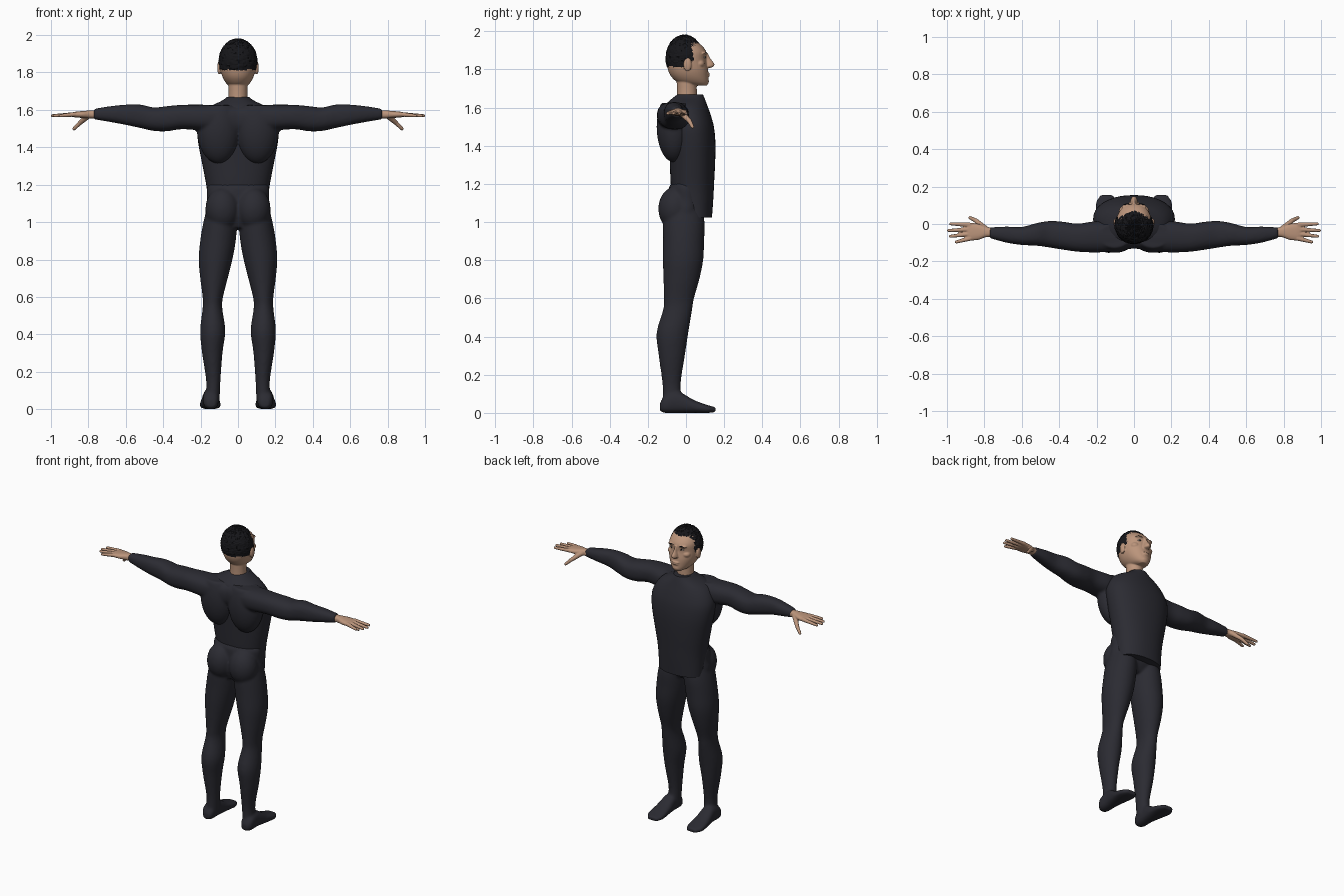
import bpy, bmesh, math, random
from mathutils import Matrix, Vector

random.seed(4)
if "Cube" in bpy.data.objects:
    bpy.data.objects.remove(bpy.data.objects["Cube"])


def material(name, rgb):
    m = bpy.data.materials.new(name)
    m.use_nodes = True
    m.diffuse_color = (*rgb, 1)
    m.node_tree.nodes["Principled BSDF"].inputs["Base Color"].default_value = (*rgb, 1)
    return m


SUIT = material("charcoal suit", (0.024, 0.024, 0.032))
SKIN = material("skin", (0.50, 0.30, 0.20))
HAIR = material("black hair", (0.008, 0.008, 0.010))
EYE = material("eye white", (0.55, 0.50, 0.46))


def smooth_rows(rows, steps=4):
    """Catmull-Rom interpolation of the section rows."""
    out = []
    for i in range(len(rows) - 1):
        p0, p1 = rows[max(i - 1, 0)], rows[i]
        p2, p3 = rows[i + 1], rows[min(i + 2, len(rows) - 1)]
        for s in range(steps):
            t = s / steps
            out.append([b + t * (c - a) / 2 + t * t * (a - 2.5 * b + 2 * c - d / 2)
                        + t ** 3 * (1.5 * (b - c) + (d - a) / 2)
                        for a, b, c, d in zip(p0, p1, p2, p3)])
    return out + [list(rows[-1])]


def loft(bm, axis, rows, power=2.0, sides=40):
    """Rows are (position, a_min, a_max, b_min, b_max) along the axis."""
    rings = []
    for t, a0, a1, b0, b1 in smooth_rows(rows):
        ring = []
        for k in range(sides):
            u = 2 * math.pi * k / sides
            c, s = math.cos(u), math.sin(u)
            a = (a0 + a1) / 2 + (a1 - a0) / 2 * math.copysign(abs(c) ** (2 / power), c)
            b = (b0 + b1) / 2 + (b1 - b0) / 2 * math.copysign(abs(s) ** (2 / power), s)
            co = {"x": (t, a, b), "y": (a, t, b), "z": (a, b, t)}[axis]
            ring.append(bm.verts.new(co))
        rings.append(ring)
    faces = [bm.faces.new(rings[0]), bm.faces.new(rings[-1])]
    for r, q in zip(rings, rings[1:]):
        for k in range(sides):
            j = (k + 1) % sides
            faces.append(bm.faces.new((r[k], r[j], q[j], q[k])))
    bmesh.ops.recalc_face_normals(bm, faces=faces)


def ball(bm, centre, radii, top=None, segments=32):
    m = Matrix.Translation(centre) @ Matrix.Diagonal((*radii, 1))
    made = bmesh.ops.create_uvsphere(bm, u_segments=segments, v_segments=segments * 3 // 4,
                                     radius=1, matrix=m)
    if top:
        for v in made["verts"]:
            v.co.z = min(v.co.z, top)
    return made["verts"]


def finger(bm, start, end, r0, r1):
    """Tapered finger with a rounded tip and a soft joint."""
    a, b = Vector(start), Vector(end)
    turn = (b - a).to_track_quat("Z", "Y").to_matrix().to_4x4()
    bmesh.ops.create_cone(bm, cap_ends=True, segments=16, radius1=r0, radius2=r1,
                          depth=(b - a).length, matrix=Matrix.Translation((a + b) / 2) @ turn)
    ball(bm, b, (r1, r1, r1), segments=16)
    ball(bm, a, (r0, r0, r0), segments=16)


def finish(name, bm, mat, mirror=False, voxel=None, soften=4, smooth=True):
    mesh = bpy.data.meshes.new(name)
    bm.to_mesh(mesh)
    bm.free()
    mesh.materials.append(mat)
    if smooth:
        mesh.shade_smooth()
        mesh.set_sharp_from_angle(angle=math.radians(40))
    ob = bpy.data.objects.new(name, mesh)
    bpy.context.collection.objects.link(ob)
    if mirror:
        ob.modifiers.new("Mirror", "MIRROR").use_mirror_merge = False
    if voxel:
        re = ob.modifiers.new("Fuse", "REMESH")
        re.mode, re.voxel_size, re.use_smooth_shade = "VOXEL", voxel, True
        sm = ob.modifiers.new("Soften", "SMOOTH")
        sm.factor, sm.iterations = 0.5, soften
    return ob


# Hips, legs and feet fused into one pair of tights
bm = bmesh.new()
loft(bm, "z", [(.97, -.09, .09, -.08, .05), (1.03, -.17, .17, -.10, .09),
               (1.12, -.167, .167, -.095, .10), (1.18, -.167, .167, -.09, .09),
               (1.21, -.15, .15, -.07, .07)])
ball(bm, (.082, -.055, 1.07), (.092, .09, .115))
loft(bm, "z", [(1.1, .01, .16, -.11, .08), (1.0, .005, .185, -.12, .097),
               (.9, .012, .202, -.12, .095), (.8, .03, .21, -.121, .09),
               (.7, .055, .202, -.118, .07), (.6, .08, .189, -.116, .042),
               (.54, .084, .189, -.12, .032), (.42, .068, .202, -.154, .012),
               (.3, .083, .192, -.143, -.006), (.15, .094, .17, -.123, -.028),
               (.05, .098, .176, -.122, -.02)])
loft(bm, "y", [(-.137, .12, .165, .01, .05), (-.11, .105, .185, 0, .09),
               (-.04, .102, .188, 0, .11), (.04, .096, .2, 0, .068),
               (.11, .092, .205, 0, .042), (.155, .11, .18, .003, .03)], power=2.5)
finish("tights", bm, SUIT, mirror=True, voxel=.009)

# Shirt body with a collar and a loose hem
bm = bmesh.new()
loft(bm, "z", [(1.025, -.152, .152, -.04, .136), (1.12, -.16, .16, -.07, .143),
               (1.2, -.17, .17, -.08, .147), (1.32, -.193, .193, -.085, .153),
               (1.42, -.212, .212, -.09, .154), (1.5, -.218, .218, -.1, .146),
               (1.56, -.2, .2, -.11, .13), (1.61, -.16, .16, -.11, .112),
               (1.65, -.085, .085, -.07, .097), (1.67, -.058, .058, -.042, .088)], power=2.2)
finish("shirt_body", bm, SUIT)

# Sleeves joined to the broad upper back
bm = bmesh.new()
loft(bm, "x", [(0, -.13, 0, 1.47, 1.625), (.1, -.145, .01, 1.48, 1.627),
               (.2, -.152, .015, 1.49, 1.628), (.3, -.148, .002, 1.497, 1.627),
               (.38, -.137, .012, 1.486, 1.62), (.45, -.126, .016, 1.488, 1.613),
               (.52, -.116, .005, 1.503, 1.628), (.6, -.112, -.016, 1.52, 1.628),
               (.68, -.1, -.014, 1.535, 1.62), (.77, -.076, -.018, 1.55, 1.606)], power=2.4)
ball(bm, (.103, -.062, 1.5), (.117, .092, .187), top=1.625)
finish("sleeves_and_back", bm, SUIT, mirror=True, voxel=.008)

# Hands
bm = bmesh.new()
loft(bm, "x", [(.74, -.068, -.024, 1.555, 1.6), (.79, -.07, -.015, 1.555, 1.597),
               (.83, -.084, 0, 1.557, 1.594), (.87, -.088, .006, 1.56, 1.59),
               (.89, -.084, .003, 1.564, 1.586)], power=2.5)
for k, (tip_x, tip_y) in enumerate([(.95, -.096), (.982, -.066), (.992, -.035), (.98, .001)]):
    finger(bm, (.875, -.077 + k * .024, 1.576), (tip_x, tip_y, 1.569), .0125, .0085)
finger(bm, (.80, -.022, 1.57), (.845, .018, 1.53), .017, .012)
finger(bm, (.845, .018, 1.53), (.877, .034, 1.499), .012, .009)
finish("hands", bm, SKIN, mirror=True, voxel=.004, soften=2)

# Head with neck, nose, lips, brow ridge and ears
bm = bmesh.new()
loft(bm, "z", [(1.715, -.025, .025, .055, .108), (1.73, -.052, .052, -.035, .117),
               (1.76, -.075, .075, -.075, .117), (1.8, -.09, .09, -.095, .115),
               (1.85, -.095, .095, -.1, .106), (1.89, -.093, .093, -.1, .107),
               (1.92, -.083, .083, -.09, .088), (1.945, -.068, .068, -.07, .058),
               (1.965, -.04, .04, -.04, .03)], power=2.15)
loft(bm, "z", [(1.6, -.055, .055, -.05, .06), (1.68, -.05, .05, -.047, .057),
               (1.76, -.052, .052, -.05, .055)])
loft(bm, "z", [(1.808, -.012, .012, .08, .125), (1.815, -.021, .021, .08, .144),
               (1.83, -.018, .018, .08, .148), (1.855, -.011, .011, .08, .13),
               (1.885, -.009, .009, .08, .114)])
ball(bm, (0, .112, 1.778), (.028, .013, .007))
ball(bm, (0, .112, 1.767), (.024, .013, .007))
ball(bm, (0, .1, 1.738), (.03, .02, .02))
for side in (-1, 1):
    ball(bm, (side * .036, .09, 1.885), (.03, .019, .009))
    ball(bm, (side * .1, .008, 1.825), (.011, .021, .036))
    ball(bm, (side * .05, .07, 1.83), (.03, .028, .022))
finish("head", bm, SKIN, voxel=.004, soften=2)

# Eyes, pupils and brows
for name, mat, spot, size in [("eyes", EYE, (.036, .093, 1.864), (.014, .01, .006)),
                              ("pupils", HAIR, (.036, .1, 1.864), (.005, .005, .005)),
                              ("eyebrows", HAIR, (.037, .104, 1.888), (.02, .005, .003))]:
    bm = bmesh.new()
    ball(bm, spot, size, segments=16)
    finish(name, bm, mat, mirror=True)

# Short curly hair, cut along a hairline that climbs towards the forehead
bm = bmesh.new()
middle = Vector((0, -.008, 1.86))
for v in ball(bm, middle, (.102, .098, .12), segments=72):
    v.co = middle + (v.co - middle) * random.uniform(.985, 1.03)
bare = [f for f in bm.faces
        if f.calc_center_median().z < 1.815 + 1.6 * max(0, f.calc_center_median().y - .02)]
bmesh.ops.delete(bm, geom=bare, context="FACES")
finish("hair", bm, HAIR, smooth=False)
